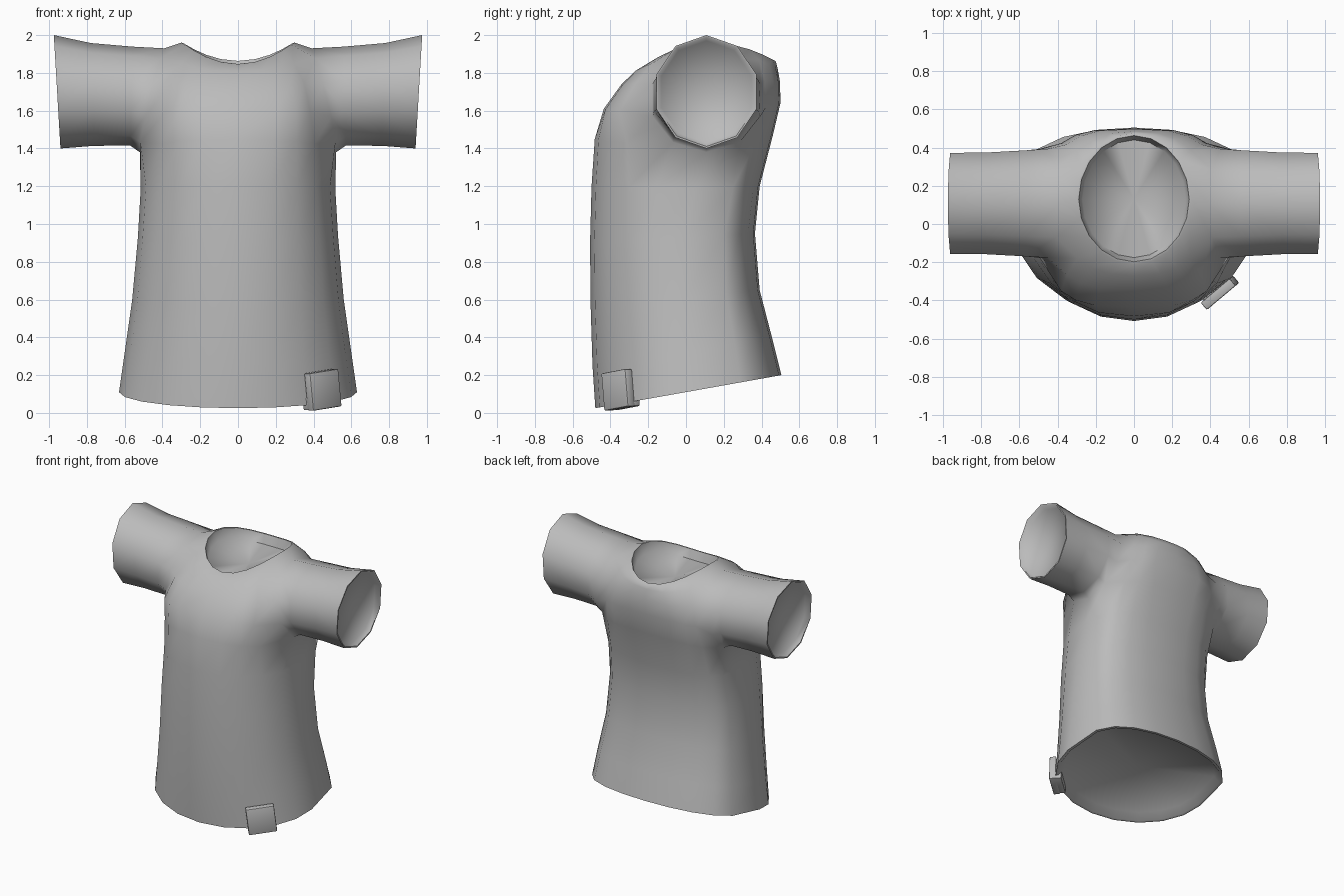
import bpy
import bmesh
from math import sin, cos, radians
from mathutils import Matrix, Vector

cube = bpy.data.objects.get("Cube")
if cube:
    bpy.data.objects.remove(cube, do_unlink=True)

cloth = bpy.data.materials.new("grey cloth")
cloth.use_nodes = True
GREY = (0.5, 0.5, 0.5, 1)
cloth.diffuse_color = GREY
cloth.node_tree.nodes["Principled BSDF"].inputs["Base Color"].default_value = GREY

SEG = 20
ARM_Y = 0.108

# Torso rings: half width, side (y, z), front (y, z), back (y, z),
# first column angle, roundness, back roundness, height power
RINGS = [
    (0.63, (0.0, 0.11), (-0.48, 0.025), (0.505, 0.2), 18, 1, 0.48, 1),
    (0.60, (0.0, 0.32), (-0.495, 0.25), (0.455, 0.4), 18, 1, 0.48, 1),
    (0.56, (-0.02, 0.6), (-0.505, 0.57), (0.39, 0.65), 18, 1, 0.48, 1),
    (0.53, (-0.01, 0.93), (-0.508, 0.9), (0.365, 0.95), 18, 0.95, 0.48, 1),
    (0.515, (0.05, 1.19), (-0.5, 1.2), (0.39, 1.2), 20, 0.9, 0.5, 1),
    (0.505, (0.1, 1.4), (-0.483, 1.45), (0.46, 1.47), 24, 0.8, 0.6, 2),
    (0.49, (0.1, 1.57), (-0.435, 1.61), (0.5, 1.64), 35, 0.6, 0.75, 2),
    (0.46, (0.12, 1.77), (-0.345, 1.735), (0.498, 1.75), 35, 0.65, 0.85, 2),
    (0.40, (0.13, 1.91), (-0.27, 1.81), (0.485, 1.825), 32, 0.8, 1, 2),
    (0.30, (0.13, 1.96), (-0.21, 1.845), (0.475, 1.862), 18, 1, 1, 2),
]

# Sleeve rings: x at top, x at bottom, radius in y, centre z, radius in z
SLEEVE = [
    (0.56, 0.57, 0.292, 1.677, 0.262),
    (0.78, 0.76, 0.28, 1.686, 0.272),
    (0.975, 0.94, 0.278, 1.70, 0.30),
]

# Ring and column of each armhole corner, from the bottom round the back
ARMHOLE = [(5, 0), (5, 1), (6, 1), (7, 1), (8, 1),
           (8, 0), (8, -1), (7, -1), (6, -1), (5, -1)]


def torso_point(ring, i):
    w, side, front, back, first, power, back_power, zpow = ring
    q = i % 10
    k = min(q, 10 - q)
    sx = 1 if i <= 5 or i >= 15 else -1
    end, ypow = (back, back_power) if i < 10 else (front, power)
    a = radians(first + (90 - first) * (k - 1) / 4) if k else 0
    c = max(cos(a), 0) if k < 5 else 0
    f = sin(a) ** ypow
    return (sx * w * c ** power,
            side[0] + (end[0] - side[0]) * f,
            side[1] + (end[1] - side[1]) * f ** zpow)


def sleeve_point(sign, n, top, bottom, ry, cz, rz, curve=1):
    a = radians(36 * n)
    t = (1 - cos(a)) / 2
    return Vector((sign * (bottom + (top - bottom) * t ** curve),
                   ARM_Y + ry * sin(a), cz - rz * cos(a)))


def bridge(bm, low, high):
    for n in range(len(low)):
        m = (n + 1) % len(low)
        bm.faces.new((low[n], low[m], high[m], high[n]))


def line_opening(bm, loop, inward, depth):
    """Turn the rim over and close the opening with a shallow lining."""
    centre = sum((v.co for v in loop), Vector()) / len(loop)
    rim = [v.co - centre for v in loop]
    inward = Vector(inward) * depth
    for scale, sink in ((0.965, 0), (0.9, 0.6)):
        new = [bm.verts.new(centre + p * scale + inward * sink) for p in rim]
        bridge(bm, loop, new)
        loop = new
    tip = bm.verts.new(centre + inward)
    for n in range(len(loop)):
        bm.faces.new((loop[n], loop[(n + 1) % len(loop)], tip))


def finish(bm, name, angle):
    bmesh.ops.recalc_face_normals(bm, faces=bm.faces[:])
    mesh = bpy.data.meshes.new(name)
    bm.to_mesh(mesh)
    bm.free()
    mesh.materials.append(cloth)
    obj = bpy.data.objects.new(name, mesh)
    bpy.context.collection.objects.link(obj)
    bpy.ops.object.select_all(action='DESELECT')
    obj.select_set(True)
    bpy.context.view_layer.objects.active = obj
    bpy.ops.object.shade_smooth_by_angle(angle=radians(angle))


# Torso with the armhole cells left open
bm = bmesh.new()
grid = [[bm.verts.new(torso_point(r, i)) for i in range(SEG)] for r in RINGS]
for k in range(len(RINGS) - 1):
    for i in range(SEG):
        if 5 <= k <= 7 and i in (19, 0, 9, 10):
            continue
        j = (i + 1) % SEG
        bm.faces.new((grid[k][i], grid[k][j], grid[k + 1][j], grid[k + 1][i]))

# Sleeves grown from the armholes
for sign in (1, -1):
    loop = []
    for n, (k, j) in enumerate(ARMHOLE):
        v = grid[k][j % SEG if sign > 0 else 10 - j]
        v.co = sleeve_point(sign, n, 0.39, 0.52, 0.30, 1.655, 0.275, 1.5)
        loop.append(v)
    for ring in SLEEVE:
        new = [bm.verts.new(sleeve_point(sign, n, *ring)) for n in range(10)]
        bridge(bm, loop, new)
        loop = new
    line_opening(bm, loop, (-sign, 0, 0), 0.06)

# Linings at the hem and the neck
line_opening(bm, grid[0], (0, 0, 1), 0.08)
line_opening(bm, grid[-1], (0, 0, -1), 0.12)
bmesh.ops.delete(bm, geom=[v for v in bm.verts if not v.link_faces], context='VERTS')
finish(bm, "shirt", 65)

# Tag folded over the hem: outer flap and short inner flap
turn = Matrix.Rotation(radians(40), 4, 'Z') @ Matrix.Rotation(radians(-7), 4, 'Y')
place = Matrix.Translation((0.45, -0.36, 0.122)) @ turn
for name, size, offset in (("hem_tag", (0.2, 0.05, 0.2), (0, 0, 0)),
                           ("hem_tag_fold", (0.19, 0.05, 0.07), (0, 0.04, -0.063))):
    bm = bmesh.new()
    bmesh.ops.create_cube(bm, size=1)
    bmesh.ops.scale(bm, vec=size, verts=bm.verts)
    bmesh.ops.bevel(bm, geom=bm.edges[:], offset=0.008, segments=2,
                    affect='EDGES', profile=0.5)
    bmesh.ops.transform(bm, matrix=place @ Matrix.Translation(offset), verts=bm.verts)
    finish(bm, name, 40)
